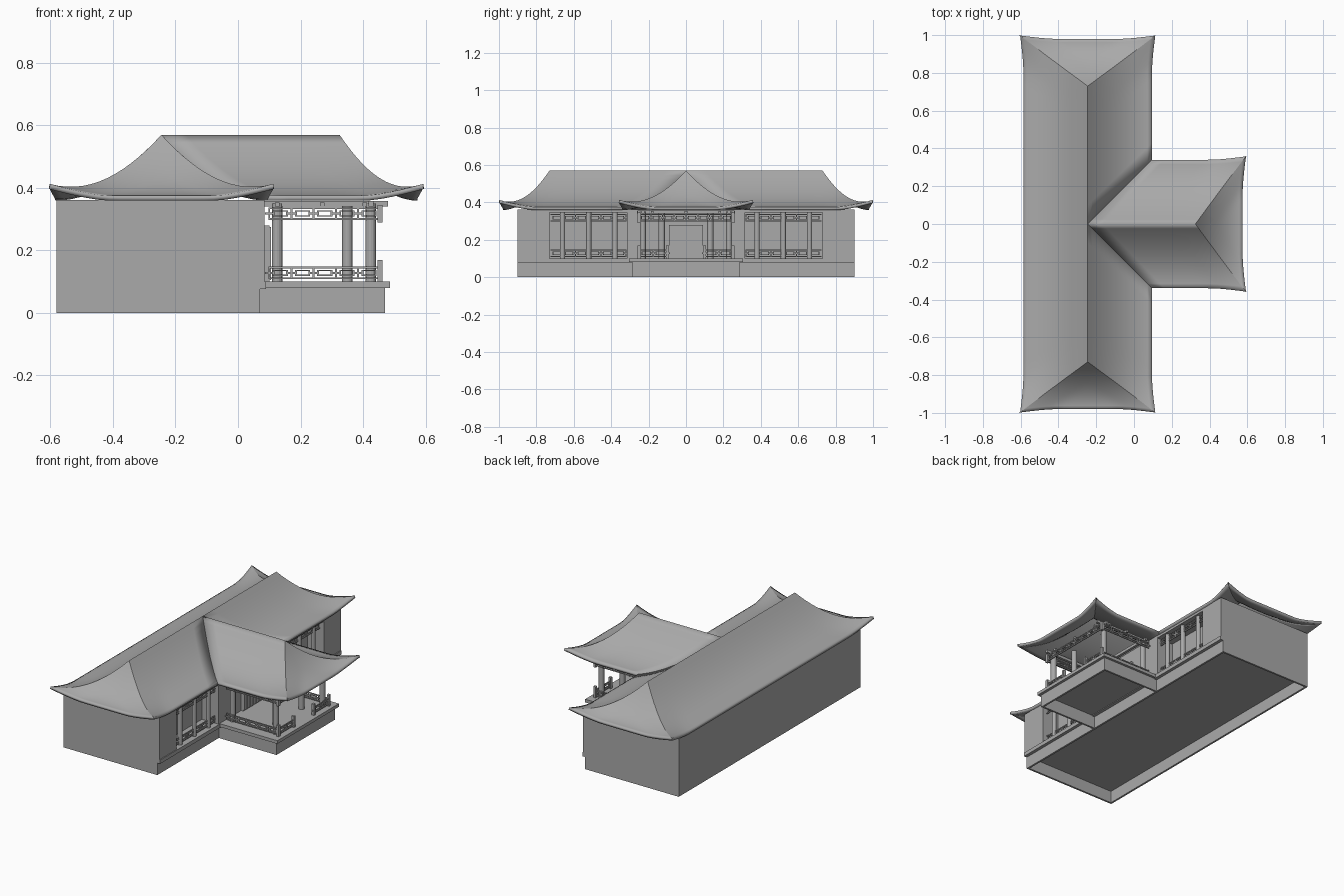
import bpy, bmesh, math
from mathutils import Vector

cube = bpy.data.objects.get("Cube")
if cube:
    bpy.data.objects.remove(cube, do_unlink=True)

stone = bpy.data.materials.new("plain_grey")
stone.use_nodes = True
GREY = (0.4, 0.4, 0.4, 1)
stone.diffuse_color = GREY
stone.node_tree.nodes["Principled BSDF"].inputs["Base Color"].default_value = GREY


def finish(name, bm, mirror=True):
    mesh = bpy.data.meshes.new(name)
    bm.to_mesh(mesh)
    bm.free()
    mesh.materials.append(stone)
    obj = bpy.data.objects.new(name, mesh)
    bpy.context.collection.objects.link(obj)
    if mirror:
        mod = obj.modifiers.new("mirror", 'MIRROR')
        mod.use_axis = (False, True, False)
    return obj


def box(bm, x0, x1, y0, y1, z0, z1):
    verts = bmesh.ops.create_cube(bm, size=1)["verts"]
    for v in verts:
        v.co = Vector(((x0 + x1) / 2 + v.co.x * (x1 - x0),
                       (y0 + y1) / 2 + v.co.y * (y1 - y0),
                       (z0 + z1) / 2 + v.co.z * (z1 - z0)))
    return verts


def boxes(name, items, mirror=True):
    bm = bmesh.new()
    for item in items:
        box(bm, *item)
    return finish(name, bm, mirror)


def columns(name, spots, radius, z0, z1):
    bm = bmesh.new()
    for x, y in spots:
        made = bmesh.ops.create_cone(bm, cap_ends=True, segments=16, radius1=radius,
                                     radius2=radius, depth=z1 - z0)
        bmesh.ops.translate(bm, verts=made["verts"], vec=(x, y, (z0 + z1) / 2))
    return finish(name, bm)


def lattice(bm, a, b, z0, z1, bar=0.006):
    """Rails with a row of small frames between two floor points."""
    a, b = Vector(a), Vector(b)
    length = (b - a).length
    d = (b - a) / length
    n = Vector((abs(d.y), abs(d.x)))

    def piece(s0, s1, low, high):
        p, q = a + d * s0, a + d * s1
        lo = [min(p[i], q[i]) - n[i] * bar / 2 for i in (0, 1)]
        hi = [max(p[i], q[i]) + n[i] * bar / 2 for i in (0, 1)]
        box(bm, lo[0], hi[0], lo[1], hi[1], low, high)

    piece(0, length, z0, z0 + bar)
    piece(0, length, z1 - bar, z1)
    count = max(1, round(length / 0.07))
    step = length / count
    third = (z1 - z0) / 4
    for i in range(count):
        s = i * step
        low, high = z0 + third, z1 - third
        piece(s + step * .2, s + step * .8, low, low + bar * .7)
        piece(s + step * .2, s + step * .8, high - bar * .7, high)
        for f in (.2, .8):
            piece(s + step * f - bar / 2, s + step * f + bar / 2, low, high)
        piece(s - bar / 2, s + bar / 2, z0, z1)
        piece(s - step * .2, s + step * .2, (z0 + z1 - bar) / 2, (z0 + z1 + bar) / 2)


# Curved hip roofs with swept-up corners
RX, RIDGE_Y, RIDGE_X = -0.245, 0.73, 0.325
HALF, RUN = 0.34, 0.25
RIDGE_Z, EAVE_Z = 0.57, 0.375


def roof_patch(bm, start, end, out, rows=14, cols=14):
    """Surface from ridge to eave; start(t) to end(t) where end is the hip."""
    grid = []
    for i in range(rows + 1):
        t = i / rows
        p, q = Vector(start(t)), Vector(end(t))
        row = []
        for j in range(cols + 1):
            u = 1 - (1 - j / cols) ** 2
            co = p.lerp(q, u)
            lift = max(0, 1 - (co - q).length / 0.17) ** 1.5 * t ** 3
            z = EAVE_Z + (RIDGE_Z - EAVE_Z) * (1 - t) ** 1.9 + 0.038 * lift
            row.append(bm.verts.new((co.x + out[0] * 0.018 * lift,
                                     co.y + out[1] * 0.018 * lift, z)))
        grid.append(row)
    for i in range(rows):
        for j in range(cols):
            bm.faces.new((grid[i][j], grid[i + 1][j], grid[i + 1][j + 1], grid[i][j + 1]))


def build_roof(name, patches):
    bm = bmesh.new()
    for patch in patches:
        roof_patch(bm, *patch)
    bmesh.ops.remove_doubles(bm, verts=bm.verts, dist=0.0005)
    bmesh.ops.dissolve_degenerate(bm, edges=bm.edges, dist=0.0002)
    bm.normal_update()
    for f in bm.faces:
        if f.normal.z < 0:
            f.normal_flip()
    obj = finish(name, bm)
    solid = obj.modifiers.new("thickness", 'SOLIDIFY')
    solid.thickness = 0.016
    solid.offset = -1
    bpy.context.view_layer.objects.active = obj
    obj.select_set(True)
    bpy.ops.object.shade_smooth_by_angle(angle=math.radians(25))
    obj.select_set(False)


def hip(side):
    return lambda t: (RX + side * HALF * t, RIDGE_Y + RUN * t)


build_roof("hall_roof", [
    (lambda t: (RX - HALF * t, 0), hip(-1), (-1, 1)),
    (lambda t: (RX + HALF * t, HALF * t), hip(1), (1, 1)),
    (lambda t: (RX, RIDGE_Y + RUN * t), hip(-1), (-1, 1)),
    (lambda t: (RX, RIDGE_Y + RUN * t), hip(1), (1, 1)),
])
porch_hip = lambda t: (RIDGE_X + RUN * t, HALF * t)
build_roof("porch_roof", [
    (lambda t: (RX + HALF * t, HALF * t), porch_hip, (1, 1)),
    (lambda t: (RIDGE_X + RUN * t, 0), porch_hip, (1, 1)),
])

# Hall walls with an open gallery on each side of the porch
WALL = 0.085
BACK = -0.58
boxes("hall_walls", [(BACK, -0.03, 0, 0.9, 0.08, 0.362),
                     (-0.03, WALL, 0.73, 0.9, 0.08, 0.362),
                     (-0.03, WALL, 0, 0.315, 0.08, 0.362),
                     (-0.03, WALL, 0.315, 0.73, 0.345, 0.362)])
# Hollow plinths, open underneath
T = 0.012
boxes("hall_plinth", [(BACK, BACK + T, 0, 0.9, 0, 0.08),
                      (BACK, 0.07, 0.9 - T, 0.9, 0, 0.08),
                      (0.07 - T, 0.07, 0, 0.9, 0, 0.08)])
boxes("porch_plinth", [(0.07, 0.47, 0.29 - T, 0.29, 0, 0.08),
                       (0.47 - T, 0.47, 0, 0.29, 0, 0.08)])
boxes("hall_floor", [(BACK, 0.09, 0, 0.9, 0.076, 0.1)])
boxes("porch_floor", [(0.07, 0.487, 0, 0.305, 0.08, 0.1)])

# Door leaves
boxes("door", [(WALL, 0.1, 0, 0.09, 0.1, 0.28)]
      + [(0.1, 0.106, y, y + 0.022, 0.105, 0.275) for y in (0.004, 0.034, 0.064)])

# Columns
columns("porch_columns", [(0.125, 0.23), (0.425, 0.23), (0.35, 0.13)], 0.017, 0.1, 0.35)
columns("gallery_columns", [(0.06, y) for y in (0.38, 0.52, 0.66)], 0.014, 0.1, 0.35)

# Beams and their small brackets
boxes("porch_beams", [(WALL, 0.48, 0.222, 0.238, 0.34, 0.358),
                      (0.417, 0.433, 0, 0.26, 0.34, 0.358),
                      (0.117, 0.133, 0, 0.23, 0.34, 0.358)]
      + [(x - 0.007, x + 0.007, 0.23, 0.262, 0.34, 0.354) for x in (0.125, 0.27, 0.405)]
      + [(0.42, 0.46, y - 0.007, y + 0.007, 0.34, 0.354) for y in (0, 0.18)])

# Railings and hanging friezes
bm = bmesh.new()
for low, high in ((0.108, 0.148), (0.298, 0.338)):
    lattice(bm, (0.1, 0.25), (0.455, 0.25), low, high)
    lattice(bm, (0.06, 0.32), (0.06, 0.725), low, high)
lattice(bm, (0.455, 0.1), (0.455, 0.25), 0.108, 0.148)
lattice(bm, (0.455, 0), (0.455, 0.25), 0.298, 0.338)
finish("lattices", bm)
boxes("railing_posts", [(0.447, 0.463, y - 0.008, y + 0.008, z0, z1)
                        for y, z0, z1 in ((0.25, 0.1, 0.17), (0.1, 0.1, 0.17),
                                          (0.25, 0.29, 0.345))])
